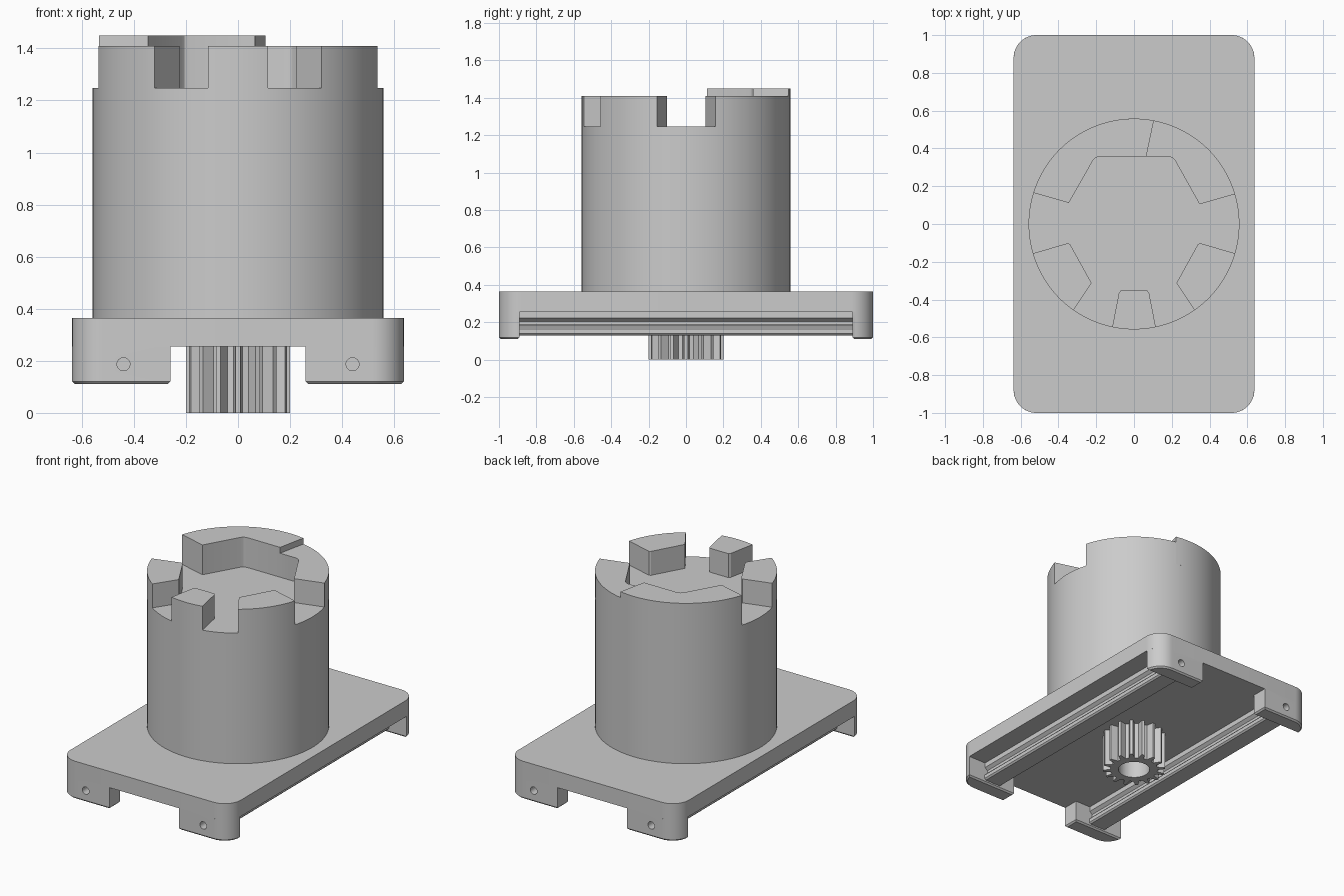
import bpy, bmesh, math
from math import sin, cos, pi, atan2

if "Cube" in bpy.data.objects:
    bpy.data.objects.remove(bpy.data.objects["Cube"])

grey = bpy.data.materials.new("plain_grey")
grey.diffuse_color = (0.6, 0.6, 0.6, 1)
grey.use_nodes = True
grey.node_tree.nodes["Principled BSDF"].inputs["Base Color"].default_value = grey.diffuse_color


def loft(name, loops, caps=True):
    """Skin a stack of equal-length 3D loops; closed ends if caps, else a closed tube."""
    bm = bmesh.new()
    rows = [[bm.verts.new(p) for p in loop] for loop in loops]
    pairs = list(zip(rows, rows[1:])) + ([] if caps else [(rows[-1], rows[0])])
    for a, b in pairs:
        for i in range(len(a)):
            j = (i + 1) % len(a)
            bm.faces.new((a[i], a[j], b[j], b[i]))
    if caps:
        bm.faces.new(rows[0])
        bm.faces.new(rows[-1])
    bmesh.ops.recalc_face_normals(bm, faces=bm.faces)
    mesh = bpy.data.meshes.new(name)
    bm.to_mesh(mesh)
    bm.free()
    mesh.materials.append(grey)
    ob = bpy.data.objects.new(name, mesh)
    bpy.context.collection.objects.link(ob)
    return ob


def at_z(pts, z):
    return [(x, y, z) for x, y in pts]


def prism(name, pts, z0, z1):
    return loft(name, [at_z(pts, z0), at_z(pts, z1)])


def arc(cx, cy, r, a0, a1, n):
    return [(cx + r * cos(a0 + (a1 - a0) * i / n), cy + r * sin(a0 + (a1 - a0) * i / n))
            for i in range(n + 1)]


W, CR = 0.637, 0.12      # plate half width, corner radius
UNDER, TOP = 0.255, 0.365

# base plate with rounded corners
outline = []
for k, (sx, sy) in enumerate([(1, 1), (-1, 1), (-1, -1), (1, -1)]):
    outline += arc(sx * (W - CR), sy * (1 - CR), CR, k * pi / 2, (k + 1) * pi / 2, 12)
prism("base_plate", outline, UNDER, TOP)


# corner feet with chamfered undersides and a screw hole in each
def foot_outline(d):
    r = 0.108
    return ([(0.26 + d, 0.89 + d), (W - d, 0.89 + d)]
            + arc(W - CR, 1 - CR, CR - d, math.asin((0.012 + d) / (CR - d)), pi / 2, 12)
            + [(0.26 + d, 1 - d)])


for sx, sy, label in [(1, 1, "back_right"), (-1, 1, "back_left"),
                      (1, -1, "front_right"), (-1, -1, "front_left")]:
    layers = [(0.11, 0.01), (0.12, 0.0), (UNDER, 0.0)]
    foot = loft("foot_" + label,
                [[(sx * x, sy * y, z) for x, y in foot_outline(d)] for z, d in layers])
    circle = arc(sx * 0.44, 0.187, 0.025, 0, 2 * pi, 24)[:-1]
    cutter = loft("hole_cutter", [[(x, sy * y, z) for x, z in circle] for y in (0.92, 1.05)])
    mod = foot.modifiers.new("screw_hole", 'BOOLEAN')
    mod.operation, mod.object, mod.solver = 'DIFFERENCE', cutter, 'EXACT'
    bpy.context.view_layer.objects.active = foot
    bpy.ops.object.modifier_apply(modifier=mod.name)
    bpy.data.objects.remove(cutter)

# guide rails between the feet, grooved on both sides
half = [(0.065, UNDER), (0.065, 0.222), (0.045, 0.205), (0.045, 0.188), (0.052, 0.182),
        (0.052, 0.176), (0.068, 0.165), (0.068, 0.14), (0.058, 0.13)]
section = half + [(-x, z) for x, z in reversed(half)]
for s, label in [(1, "right"), (-1, "left")]:
    loft("guide_rail_" + label, [[(s * 0.44 + x, y, z) for x, z in section] for y in (-0.89, 0.89)])

# hollow pinion gear under the plate
TEETH = 16
outer, bore = [], []
for t in range(TEETH):
    for f, r in [(-0.30, 0.152), (-0.12, 0.2), (0.12, 0.2), (0.30, 0.152)]:
        a = 2 * pi * (t + f) / TEETH
        outer.append((r * cos(a), r * sin(a)))
        bore.append((0.1 * cos(a), 0.1 * sin(a)))
loft("pinion_gear", [at_z(bore, 0), at_z(outer, 0), at_z(outer, UNDER), at_z(bore, UNDER)], caps=False)

# round body
R, FLOOR, RIM = 0.558, 1.248, 1.41
prism("round_body", arc(0, 0, R, 0, 2 * pi, 128)[:-1], TOP, FLOOR)


# raised rim blocks: an outer arc between two points closed by an inner path
def rim_block(name, start, end, inner, top):
    a0, a1 = atan2(start[1], start[0]), atan2(end[1], end[0])
    if a1 < a0:
        a1 += 2 * pi
    prism(name, arc(0, 0, R, a0, a1, 32) + inner, FLOOR, top)


rim_block("rim_back_left", (0.105, 0.547), (-0.533, 0.165),
          [(-0.345, 0.112), (-0.218, 0.335), (-0.205, 0.35), (-0.185, 0.357), (0.065, 0.357)], 1.45)
rim_block("rim_back_right", (0.535, 0.158), (0.105, 0.547),
          [(0.065, 0.357), (0.185, 0.357), (0.205, 0.35), (0.218, 0.335), (0.347, 0.105)], RIM)
rim_block("rim_front", (-0.115, -0.545), (0.115, -0.545),
          [(0.08, -0.365), (0.07, -0.353), (-0.07, -0.353), (-0.08, -0.365)], RIM)
rim_block("rim_front_left", (-0.535, -0.155), (-0.32, -0.455),
          [(-0.225, -0.312), (-0.338, -0.108), (-0.35, -0.102)], RIM)
rim_block("rim_front_right", (0.32, -0.455), (0.535, -0.155),
          [(0.35, -0.102), (0.338, -0.108), (0.225, -0.312)], RIM)

# smooth the round walls, keep the edges crisp
bpy.ops.object.select_all(action='SELECT')
bpy.context.view_layer.objects.active = bpy.data.objects["round_body"]
bpy.ops.object.shade_smooth_by_angle(angle=math.radians(25))
